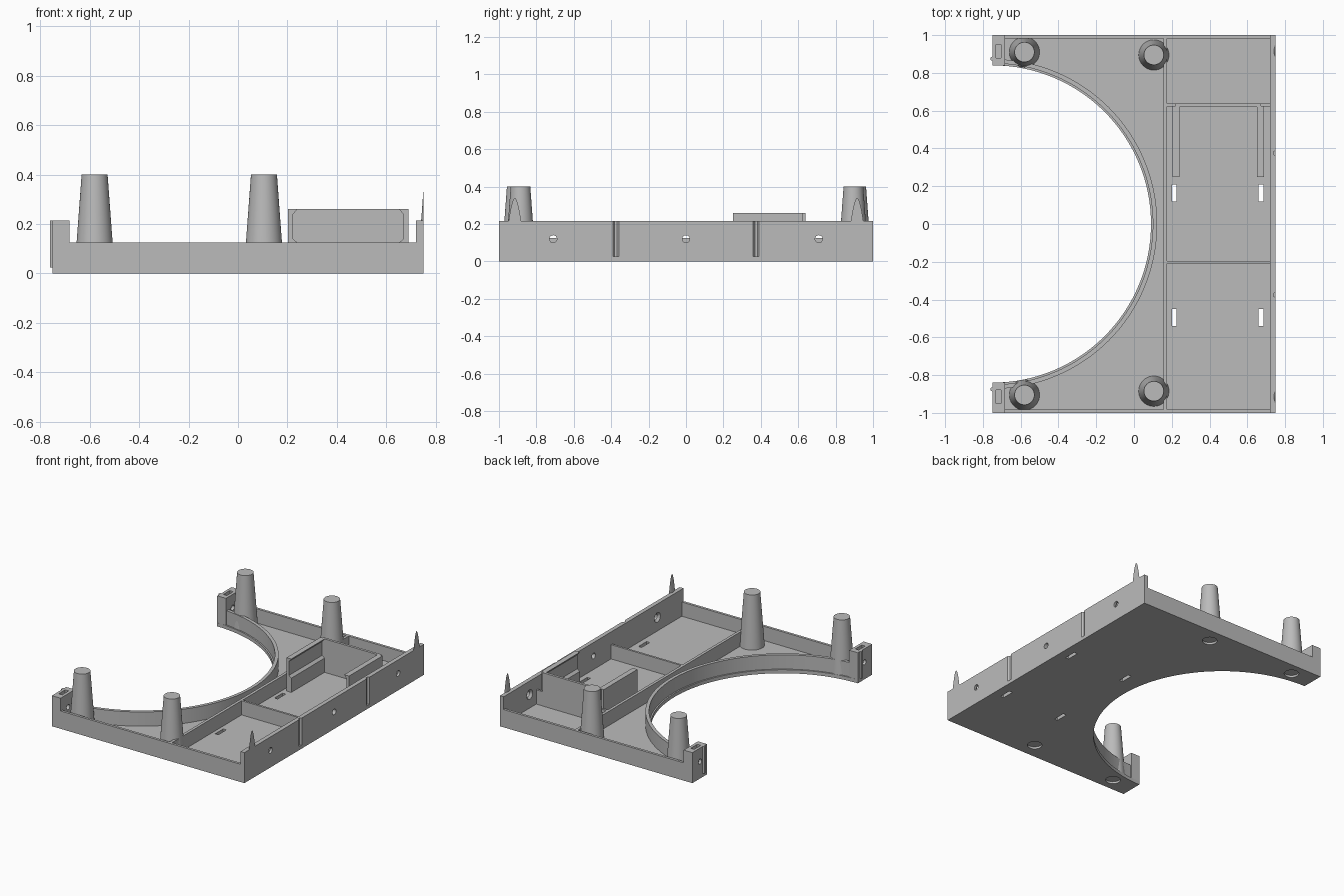
import bpy, bmesh, math
from mathutils import Matrix, Vector

if "Cube" in bpy.data.objects:
    bpy.data.objects.remove(bpy.data.objects["Cube"], do_unlink=True)

GREY = (0.5, 0.5, 0.5, 1)
mat = bpy.data.materials.new("plain grey")
mat.use_nodes = True
mat.diffuse_color = GREY
mat.node_tree.nodes["Principled BSDF"].inputs["Base Color"].default_value = GREY

FLOOR, LOW, HIGH = 0.025, 0.125, 0.215
LEFT, RIGHT = -0.75, 0.75


def finish(name, bm):
    bmesh.ops.recalc_face_normals(bm, faces=bm.faces)
    mesh = bpy.data.meshes.new(name)
    bm.to_mesh(mesh)
    bm.free()
    mesh.materials.append(mat)
    obj = bpy.data.objects.new(name, mesh)
    bpy.context.collection.objects.link(obj)
    return obj


def box(name, x, y, z):
    bm = bmesh.new()
    bmesh.ops.create_cube(bm, size=1)
    for v in bm.verts:
        v.co = Vector([(r[0] + r[1]) / 2 + c * (r[1] - r[0])
                       for r, c in zip((x, y, z), v.co)])
    return finish(name, bm)


def prism(name, points, direction):
    """Extrude a closed 3D outline along a direction."""
    bm = bmesh.new()
    face = bm.faces.new([bm.verts.new(p) for p in points])
    made = bmesh.ops.extrude_face_region(bm, geom=[face])["geom"]
    bmesh.ops.translate(bm, vec=direction,
                        verts=[g for g in made if isinstance(g, bmesh.types.BMVert)])
    return finish(name, bm)


def cone(name, base, r1, r2, height, axis="Z", sides=48):
    bm = bmesh.new()
    bmesh.ops.create_cone(bm, cap_ends=True, segments=sides, radius1=r1, radius2=r2,
                          depth=height, matrix=Matrix.Translation((0, 0, height / 2)))
    if axis == "X":
        bm.transform(Matrix.Rotation(math.pi / 2, 4, "Y"))
    bm.transform(Matrix.Translation(base))
    return finish(name, bm)


def cut(target, cutters):
    bpy.context.view_layer.objects.active = target
    for c in cutters:
        c.hide_render = True
        m = target.modifiers.new("cut", "BOOLEAN")
        m.operation, m.solver, m.object = "DIFFERENCE", "EXACT", c
        bpy.ops.object.modifier_apply(modifier=m.name)
        bpy.data.objects.remove(c, do_unlink=True)


def smooth(obj):
    bpy.ops.object.select_all(action="DESELECT")
    obj.select_set(True)
    bpy.context.view_layer.objects.active = obj
    bpy.ops.object.shade_smooth_by_angle(angle=math.radians(30))


def arc(radius, z, steps=64):
    """Half circle about the middle of the left edge, front to back."""
    return [(LEFT + radius * math.cos(a), radius * math.sin(a), z)
            for a in (math.pi * (i / steps - 0.5) for i in range(steps + 1))]


# Floor with the large round bay, cable slots and foot recesses
posts = [(-0.58, 0.91), (0.105, 0.895), (-0.58, -0.905), (0.105, -0.885)]
outline = arc(0.84, 0) + [(LEFT, 1, 0), (RIGHT, 1, 0), (RIGHT, -1, 0), (LEFT, -1, 0)]
floor = prism("floor", outline, (0, 0, FLOOR))
cutters = [box("slot", (x, x + 0.025), (y, y + 0.09), (-0.1, 0.1))
           for x in (0.2, 0.66) for y in (0.12, -0.54)]
cutters += [cone("recess", (x, y, -0.02), 0.048, 0.048, 0.035) for x, y in posts]
cut(floor, cutters)
smooth(floor)

# Curved rim around the bay
rim = prism("bay_rim", arc(0.85, 0.01) + arc(0.873, 0.01)[::-1], (0, 0, LOW - 0.01))
smooth(rim)

# Low outer walls and dividers
for name, y in (("front_wall", -1), ("back_wall", 0.982)):
    box(name, (LEFT, RIGHT), (y, y + 0.018), (0, LOW))
box("long_divider", (0.155, 0.175), (-0.99, 0.99), (0.01, LOW))
box("front_divider", (0.165, 0.73), (-0.21, -0.195), (0.01, LOW))
box("back_divider", (0.165, 0.73), (0.622, 0.637), (0.01, LOW))

# Tall right wall with countersunk holes and vertical locating grooves
wall = box("right_wall", (0.72, RIGHT), (-1, 1), (0, HIGH))
cutters = []
for y in (-0.71, 0, 0.71):
    cutters.append(cone("hole", (0.7, y, 0.12), 0.02, 0.02, 0.1, "X", 24))
    cutters.append(cone("countersink", (0.715, y, 0.12), 0.038, 0.02, 0.02, "X", 24))
for y in (-0.375, 0.375):
    cutters.append(prism("groove", [(RIGHT + 0.01, y - 0.016, FLOOR), (RIGHT, y - 0.016, FLOOR),
                                    (RIGHT - 0.012, y - 0.006, FLOOR),
                                    (RIGHT - 0.012, y + 0.006, FLOOR),
                                    (RIGHT, y + 0.016, FLOOR), (RIGHT + 0.01, y + 0.016, FLOOR)],
                         (0, 0, 0.3)))
cut(wall, cutters)

# Tapered posts
for i, (x, y) in enumerate(posts):
    smooth(cone(f"post_{i + 1}", (x, y, 0.015), 0.081, 0.0525, 0.385))

# Slivers of further posts, sliced flush with the right wall
for name, y in (("front_spike", -0.915), ("back_spike", 0.915)):
    spike = cone(name, (0.807, y, 0.01), 0.081, 0.0525, 0.39, sides=96)
    cut(spike, [box("slice", (RIGHT, 1), (y - 0.2, y + 0.2), (-0.1, 0.6))])
    smooth(spike)

# Joining blocks at the left ends, with nut pocket, screw hole and locating ridge
for side, s in (("front", -1), ("back", 1)):
    y0, y1 = sorted((0.84 * s, s))
    block = box(f"{side}_block", (LEFT, -0.682), (y0, y1), (0, HIGH))
    yc = 0.915 * s
    cut(block, [box("pocket", (-0.73, -0.703), (yc - 0.036, yc + 0.036), (0.06, 0.3)),
                cone("screw", (-0.8, yc, 0.12), 0.018, 0.018, 0.2, "X", 24)])
    yr = 0.875 * s
    prism(f"{side}_ridge", [(LEFT + 0.005, yr - 0.014, FLOOR), (LEFT - 0.01, yr - 0.006, FLOOR),
                            (LEFT - 0.01, yr + 0.006, FLOOR), (LEFT + 0.005, yr + 0.014, FLOOR)],
          (0, 0, HIGH - FLOOR))

# Holder: two lipped side rails and a back plate
rail = [(0.203, 0.01), (0.24, 0.01), (0.24, 0.125), (0.222, 0.14),
        (0.222, 0.238), (0.24, 0.26), (0.203, 0.26)]
for name, flip in (("left_rail", False), ("right_rail", True)):
    prism(name, [(0.892 - x if flip else x, 0.25, z) for x, z in rail], (0, 0.375, 0))
box("holder_back", (0.22, 0.672), (0.62, 0.638), (0.01, 0.26))
